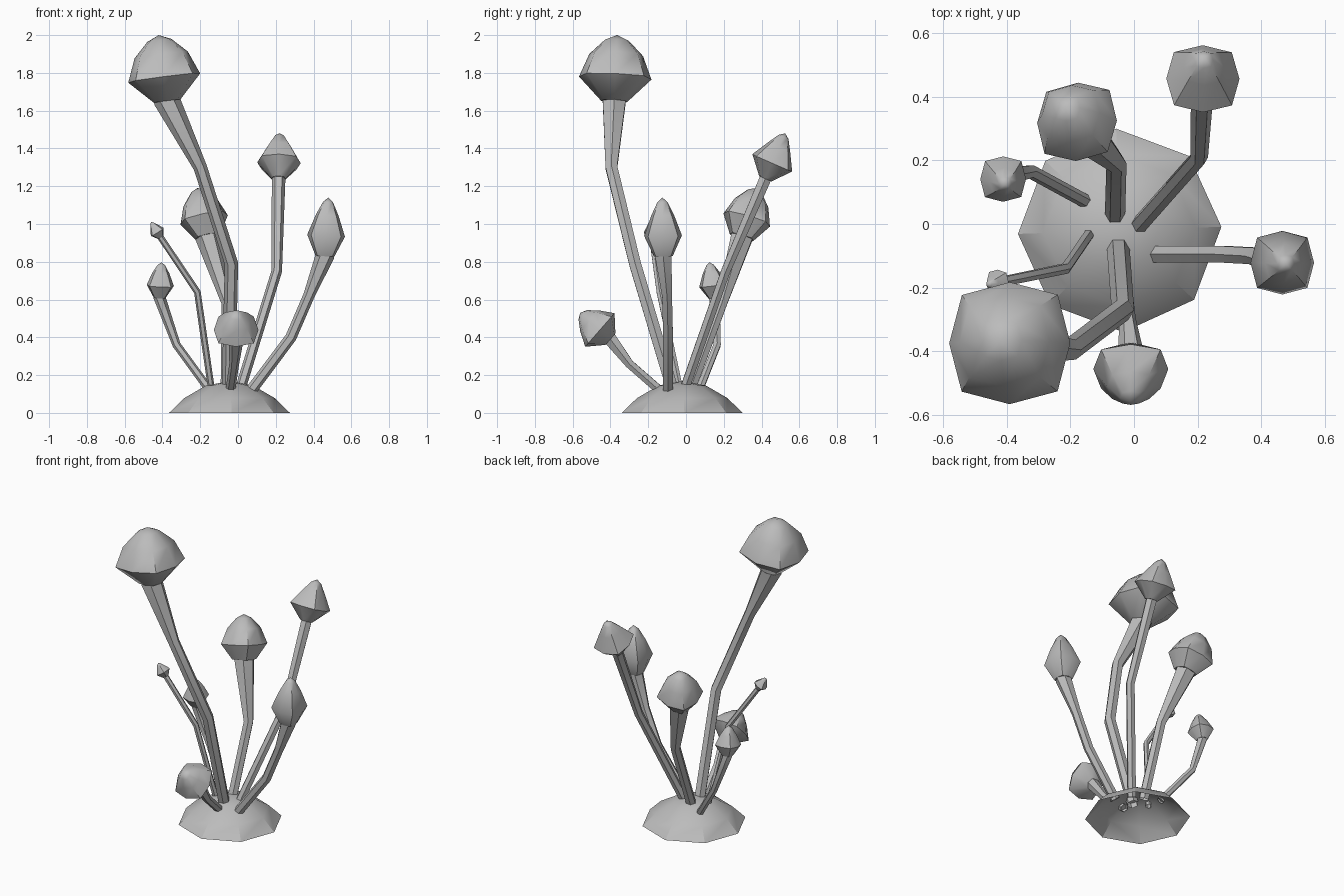
import bpy, bmesh
from math import cos, sin, pi, radians
from mathutils import Vector

old = bpy.data.objects.get("Cube")
if old:
    bpy.data.objects.remove(old)

grey = bpy.data.materials.new("matte grey")
grey.use_nodes = True
colour = (0.5, 0.5, 0.5, 1)
grey.diffuse_color = colour
grey.node_tree.nodes["Principled BSDF"].inputs["Base Color"].default_value = colour


def loft(name, rings, sides, corner=1.0, turn=0.0, cap=False, angle=40):
    """Skin rings of (centre, axis, radius); a zero radius closes to a point."""
    bm = bmesh.new()
    loops = []
    for centre, axis, radius in rings:
        q = Vector((0, 0, 1)).rotation_difference(Vector(axis))
        if radius == 0:
            loops.append([bm.verts.new(centre)])
            continue
        loop = []
        for i in range(sides):
            a = turn + 2 * pi * i / sides
            r = radius * (corner if i % 2 else 1)
            loop.append(bm.verts.new(Vector(centre) + q @ Vector((r * cos(a), r * sin(a), 0))))
        loops.append(loop)
    for low, high in zip(loops, loops[1:]):
        for i in range(sides):
            j = (i + 1) % sides
            if len(high) == 1:
                bm.faces.new((low[i], low[j], high[0]))
            else:
                bm.faces.new((low[i], low[j], high[j], high[i]))
    if cap:
        bm.faces.new(loops[0][::-1])
    mesh = bpy.data.meshes.new(name)
    bm.to_mesh(mesh)
    bm.free()
    mesh.materials.append(grey)
    obj = bpy.data.objects.new(name, mesh)
    bpy.context.collection.objects.link(obj)
    bpy.ops.object.select_all(action='DESELECT')
    obj.select_set(True)
    bpy.context.view_layer.objects.active = obj
    bpy.ops.object.shade_smooth_by_angle(angle=radians(angle))


def mushroom(name, path, tip, thin, neck, cap_radius, shoulder):
    """Bent stem that flares at the neck, topped by a squarish pointed cap."""
    pts = [Vector(p) for p in path]
    tip = Vector(tip)
    head = tip - pts[-1]
    rings = []
    for i, p in enumerate(pts):
        before = (p - pts[i - 1]).normalized() if i else Vector((0, 0, 0))
        after = (pts[i + 1] - p).normalized() if i < len(pts) - 1 else head.normalized()
        rings.append((p, before + after, neck if i == len(pts) - 1 else thin))
    # the stem ends slightly inside the cap
    rings.append((pts[-1] + head * 0.08, head, neck))
    loft(name + "_stem", rings, 6)
    profile = [(0, neck), (0.35, cap_radius), (0.7, cap_radius * shoulder),
               (0.92, cap_radius * shoulder * 0.45), (1, 0)]
    loft(name + "_cap", [(pts[-1] + head * t, head, r) for t, r in profile],
         8, corner=1.12, cap=True, angle=48)


# Low mound, open underneath
loft("mound", [((-0.045, -0.02, z), (0, 0, 1), r) for z, r in
               ((0, 0.32), (0.078, 0.24), (0.145, 0.125), (0.168, 0))],
     8, turn=radians(2), angle=30)

# Mushrooms: stem path, cap tip, stem radius, neck radius, cap radius, cap fullness
mushroom("tall_front", [(-0.05, -0.07, 0.12), (-0.035, -0.27, 0.79), (-0.2, -0.395, 1.3),
                        (-0.375, -0.38, 1.65)], (-0.42, -0.365, 2.0), 0.036, 0.07, 0.192, 0.74)
mushroom("back_left", [(0.01, -0.01, 0.12), (0.205, 0.21, 0.75), (0.215, 0.42, 1.24)],
         (0.22, 0.525, 1.48), 0.028, 0.036, 0.115, 0.55)
mushroom("left", [(0.07, -0.095, 0.12), (0.28, -0.095, 0.4), (0.375, -0.1, 0.62),
                  (0.46, -0.12, 0.83)], (0.478, -0.125, 1.14), 0.03, 0.05, 0.1, 0.6)
mushroom("back", [(-0.06, 0.02, 0.12), (-0.055, 0.19, 0.58), (-0.16, 0.295, 0.93)],
         (-0.215, 0.37, 1.19), 0.032, 0.066, 0.128, 0.72)
mushroom("back_right", [(-0.15, 0.07, 0.12), (-0.325, 0.165, 0.36), (-0.415, 0.15, 0.61)],
         (-0.405, 0.125, 0.797), 0.022, 0.032, 0.072, 0.62)
mushroom("small_right", [(-0.14, -0.03, 0.12), (-0.215, -0.14, 0.64), (-0.41, -0.18, 0.93)],
         (-0.46, -0.19, 1.01), 0.018, 0.017, 0.04, 0.55)
mushroom("short_front", [(-0.04, -0.14, 0.12), (-0.02, -0.3, 0.26), (-0.01, -0.4, 0.39)],
         (-0.01, -0.56, 0.53), 0.026, 0.04, 0.118, 0.62)
